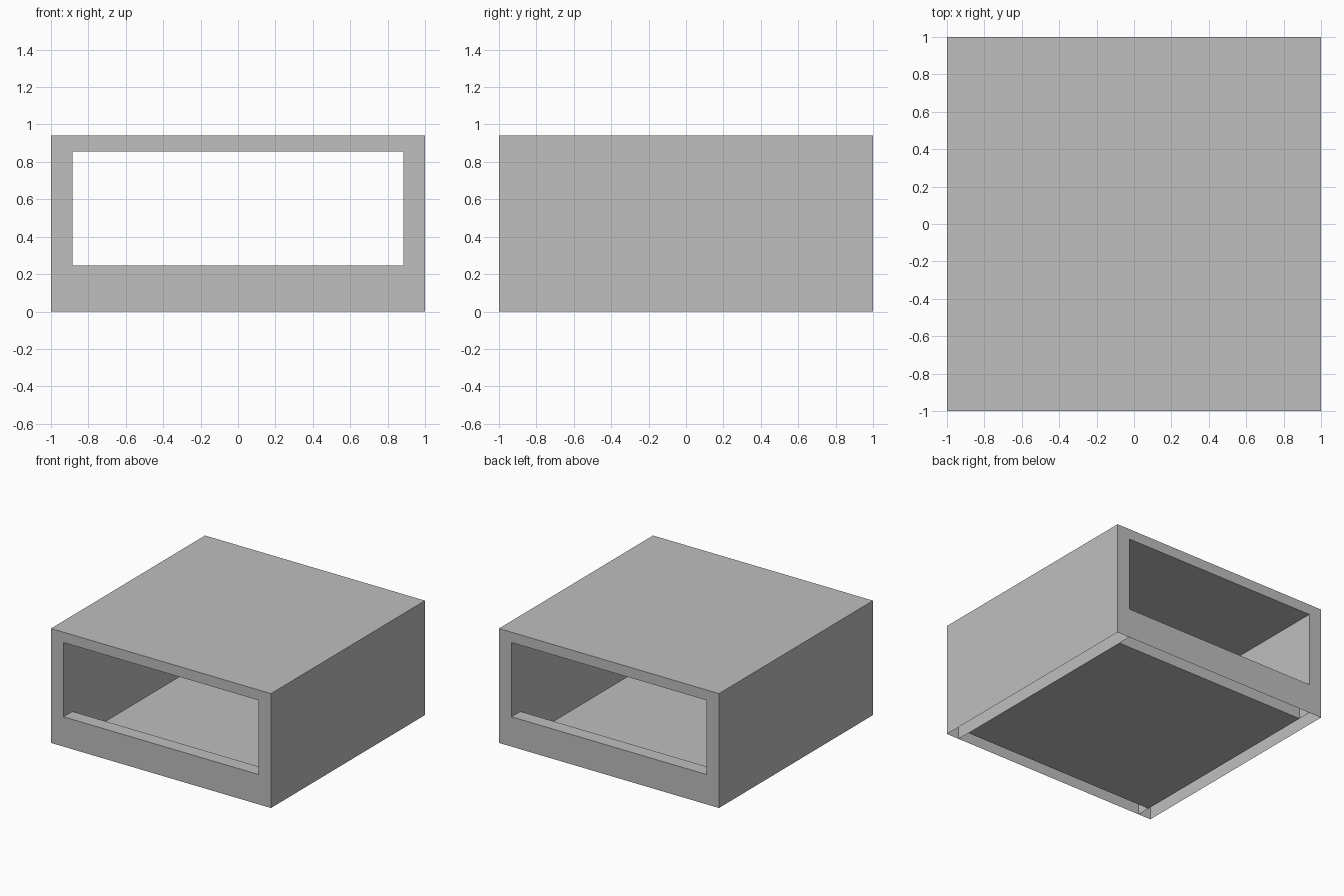
import bpy
import bmesh

cube = bpy.data.objects.get("Cube")
if cube:
    bpy.data.objects.remove(cube, do_unlink=True)

HALF, HEIGHT = 1.0, 0.94          # outer casing
IN, SILL, CEIL = 0.885, 0.245, 0.855   # tunnel half width, sill height, ceiling

grey = bpy.data.materials.new("light_grey")
grey.use_nodes = True
colour = (0.52, 0.52, 0.52, 1)
grey.diffuse_color = colour
grey.node_tree.nodes["Principled BSDF"].inputs["Base Color"].default_value = colour


def make_object(name, quads):
    """Build a sheet object from quads, welding shared corners."""
    bm = bmesh.new()
    for quad in quads:
        bm.faces.new([bm.verts.new(p) for p in quad])
    bmesh.ops.remove_doubles(bm, verts=bm.verts, dist=0.0001)
    mesh = bpy.data.meshes.new(name)
    bm.to_mesh(mesh)
    bm.free()
    mesh.materials.append(grey)
    obj = bpy.data.objects.new(name, mesh)
    bpy.context.collection.objects.link(obj)
    return obj


def strip(profile, y0, y1):
    """Sweep an (x, z) profile along y."""
    return [[(a[0], y0, a[1]), (b[0], y0, b[1]), (b[0], y1, b[1]), (a[0], y1, a[1])]
            for a, b in zip(profile, profile[1:])]


def turned(quads):
    """Half-turn copy about the vertical axis."""
    return [[(-x, -y, z) for x, y, z in q] for q in quads]


# Outer casing: two sides and the top, open underneath
make_object("outer_casing", strip(
    [(HALF, 0), (HALF, HEIGHT), (-HALF, HEIGHT), (-HALF, 0)], HALF, -HALF)[::-1])

# End panels: a rectangular frame around the opening
outer = [(-HALF, 0), (HALF, 0), (HALF, HEIGHT), (-HALF, HEIGHT)]
inner = [(-IN, SILL), (IN, SILL), (IN, CEIL), (-IN, CEIL)]
frame = []
for i in range(4):
    j = (i + 1) % 4
    frame.append([(x, -HALF, z) for x, z in (outer[i], outer[j], inner[j], inner[i])])
make_object("front_panel", frame)
make_object("back_panel", turned(frame))

# Tunnel lining: inner walls and ceiling, running end to end
make_object("tunnel_lining", strip(
    [(IN, 0), (IN, CEIL), (-IN, CEIL), (-IN, 0)], -HALF, HALF))

# Sills: a ledge and the step down to the floor
sill = [
    [(-IN, -HALF, SILL), (IN, -HALF, SILL), (IN, -IN, SILL), (-IN, -IN, SILL)],
    [(-IN, -IN, SILL), (IN, -IN, SILL), (IN, -IN, 0), (-IN, -IN, 0)],
]
make_object("front_sill", sill)
make_object("back_sill", turned(sill))

# Floor plate
make_object("floor", strip([(-IN, 0), (IN, 0)], -IN, IN))

# Casing normals face outward
casing = bpy.data.objects["outer_casing"].data
bm = bmesh.new()
bm.from_mesh(casing)
for face in bm.faces:
    centre = face.calc_center_median()
    centre.z -= HEIGHT / 2
    if face.normal.dot(centre) < 0:
        face.normal_flip()
bm.to_mesh(casing)
bm.free()
